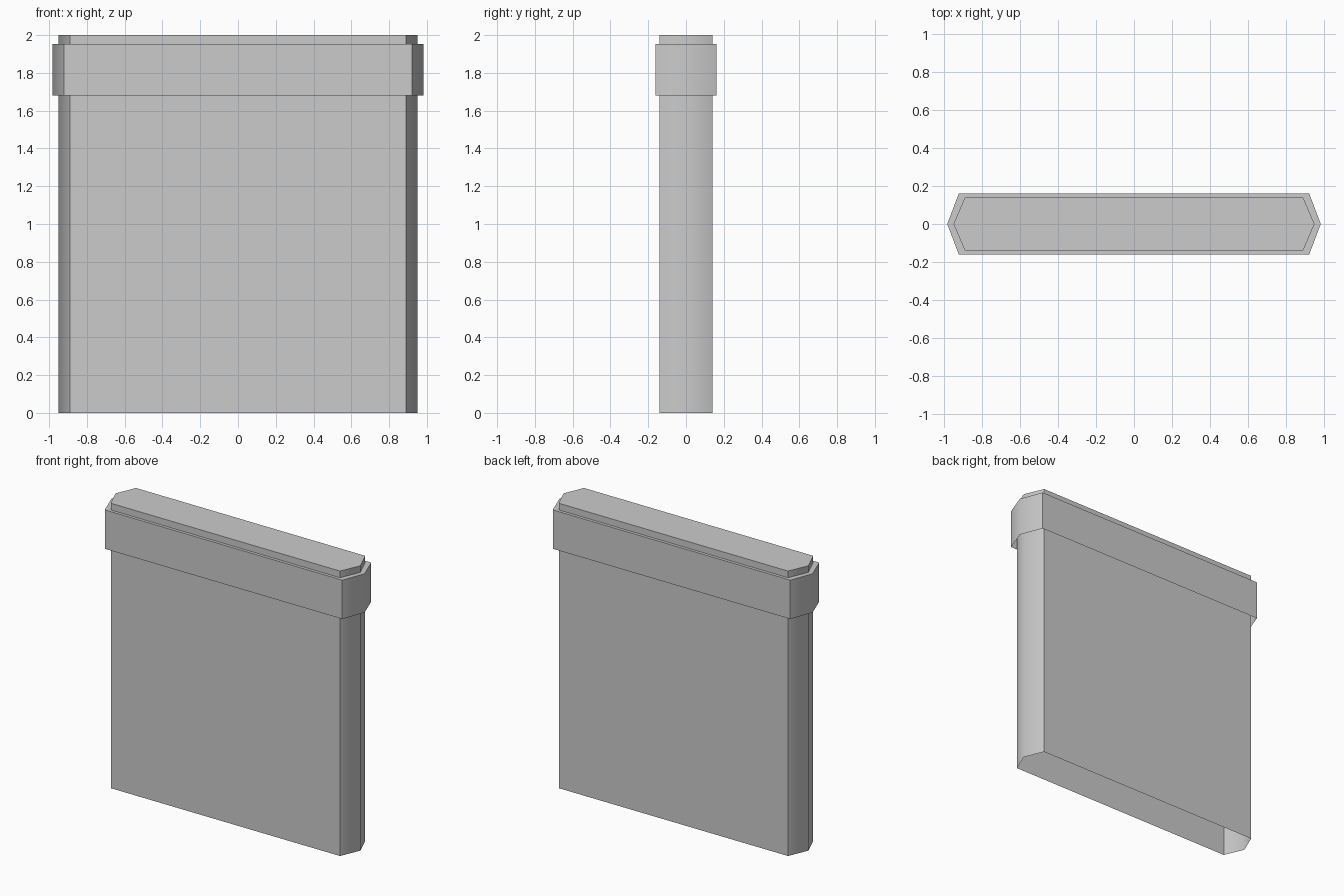
import bpy
import bmesh
import math

if "Cube" in bpy.data.objects:
    bpy.data.objects.remove(bpy.data.objects["Cube"])

grey = bpy.data.materials.new("plain grey")
grey.diffuse_color = (0.6, 0.6, 0.6, 1)
grey.use_nodes = True
grey.node_tree.nodes["Principled BSDF"].inputs["Base Color"].default_value = grey.diffuse_color


def outline(bm, corner, tip, depth, z):
    """Long six-sided outline with pointed ends."""
    pts = [(-corner, -depth), (corner, -depth), (tip, 0),
           (corner, depth), (-corner, depth), (-tip, 0)]
    return [bm.verts.new((x, y, z)) for x, y in pts]


def bridge(bm, a, b):
    for i in range(6):
        j = (i + 1) % 6
        bm.faces.new((a[i], a[j], b[j], b[i]))


def finish(name, bm):
    mesh = bpy.data.meshes.new(name)
    bm.to_mesh(mesh)
    bm.free()
    mesh.materials.append(grey)
    obj = bpy.data.objects.new(name, mesh)
    bpy.context.collection.objects.link(obj)
    bpy.ops.object.select_all(action='DESELECT')
    obj.select_set(True)
    bpy.context.view_layer.objects.active = obj
    # Rounded shading over the pointed ends, crisp edges elsewhere
    bpy.ops.object.shade_smooth_by_angle(angle=math.radians(55))


BODY = (0.89, 0.95, 0.14)
BAND = (0.922, 0.983, 0.161)

# Slab body, closed on top and open underneath
bm = bmesh.new()
low = outline(bm, *BODY, 0)
high = outline(bm, *BODY, 2)
bridge(bm, low, high)
bm.faces.new(high)
finish("slab_body", bm)

# Band around the top with a narrow upper ledge, open underneath
bm = bmesh.new()
low = outline(bm, *BAND, 1.68)
high = outline(bm, *BAND, 1.953)
inner = outline(bm, *BODY, 1.953)
bridge(bm, low, high)
bridge(bm, high, inner)
finish("top_band", bm)
